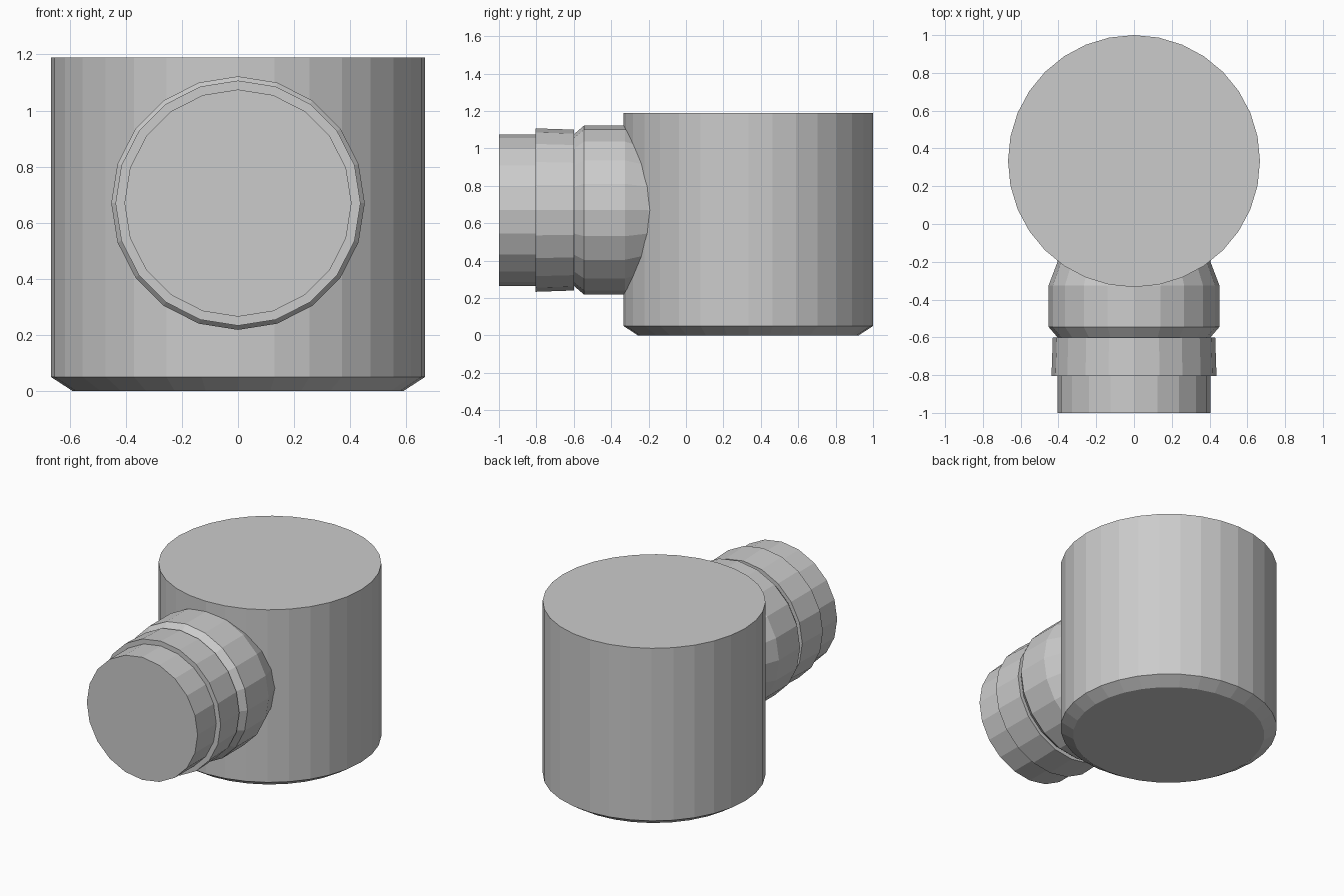
import bpy, bmesh
from math import cos, sin, pi
from mathutils import Matrix

if "Cube" in bpy.data.objects:
    bpy.data.objects.remove(bpy.data.objects["Cube"])


def lathe(name, profile, sides, matrix):
    """Closed solid of revolution from (radius, height) pairs, flat capped."""
    bm = bmesh.new()
    rings = [[bm.verts.new((r * cos(2 * pi * i / sides), r * sin(2 * pi * i / sides), h))
              for i in range(sides)] for r, h in profile]
    for a, b in zip(rings, rings[1:]):
        for i in range(sides):
            j = (i + 1) % sides
            bm.faces.new((a[i], a[j], b[j], b[i]))
    bm.faces.new(rings[0][::-1])
    bm.faces.new(rings[-1])
    bm.transform(matrix)
    bmesh.ops.recalc_face_normals(bm, faces=bm.faces[:])
    mesh = bpy.data.meshes.new(name)
    bm.to_mesh(mesh)
    bm.free()
    ob = bpy.data.objects.new(name, mesh)
    bpy.context.collection.objects.link(ob)
    return ob


# Upright drum with a chamfered foot
drum = lathe("drum_with_spout",
             [(0.59, 0), (0.667, 0.05), (0.667, 1.19)], 32,
             Matrix.Translation((0, 0.333, 0)))

# Stepped spout: tip, collar, groove, shoulder, tapering into the drum
spout = lathe("spout",
              [(0.405, -1.0), (0.405, -0.805), (0.437, -0.805), (0.43, -0.6),
               (0.405, -0.6), (0.452, -0.545), (0.452, -0.325),
               (0.405, -0.2), (0.405, 0.1)], 20,
              Matrix.Translation((0, 0, 0.67)) @ Matrix.Rotation(-pi / 2, 4, 'X'))

# Fuse the two into one skin
fuse = drum.modifiers.new("fuse", 'BOOLEAN')
fuse.operation = 'UNION'
fuse.solver = 'EXACT'
fuse.object = spout
bpy.context.view_layer.objects.active = drum
bpy.ops.object.modifier_apply(modifier=fuse.name)
bpy.data.objects.remove(spout)
